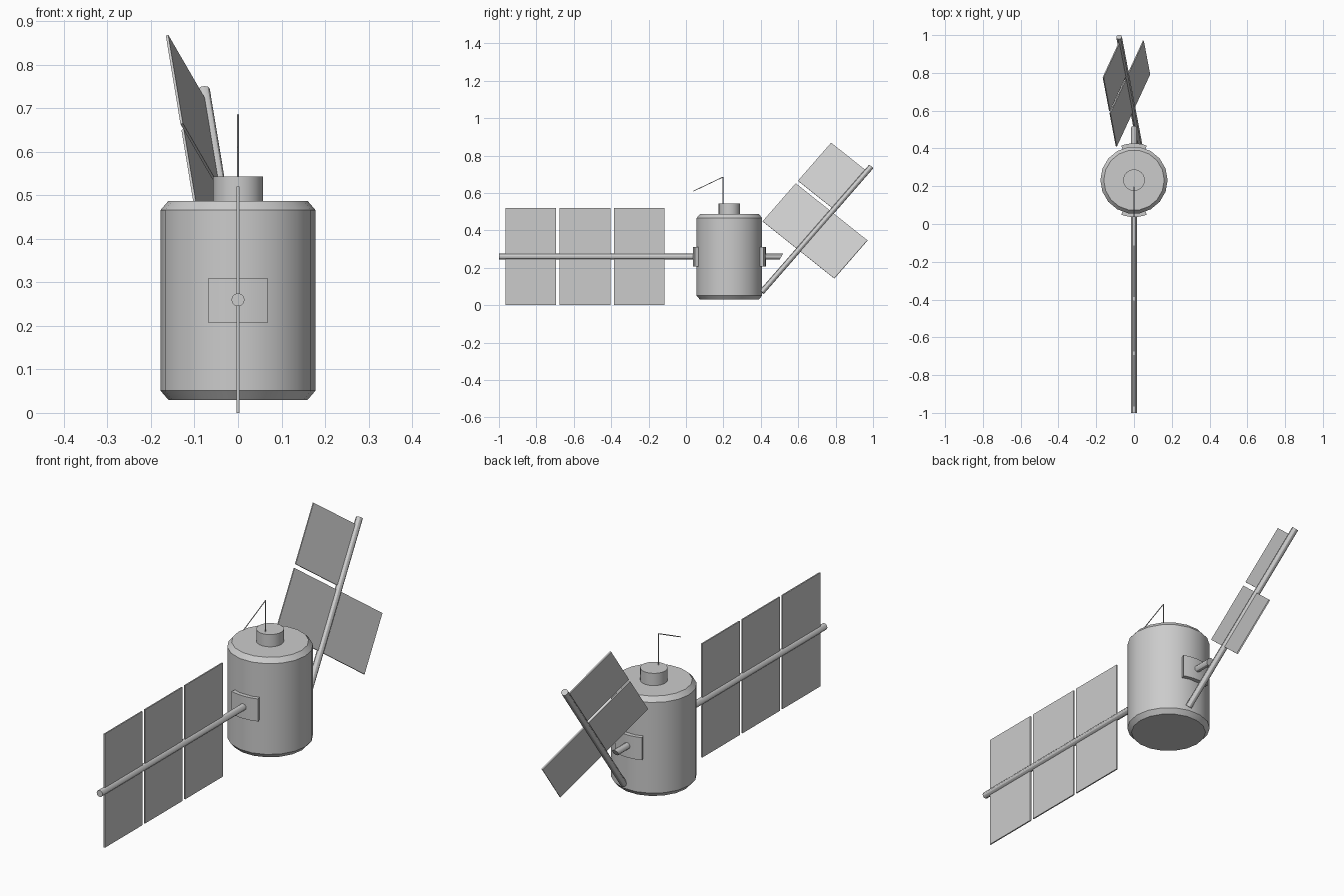
import bpy, bmesh, math
from mathutils import Vector, Matrix

if "Cube" in bpy.data.objects:
    bpy.data.objects.remove(bpy.data.objects["Cube"])

CY = 0.232      # body centre along y
BOOM_Z = 0.26
ROD = 0.015


def make(name, bm, smooth=True):
    bmesh.ops.recalc_face_normals(bm, faces=bm.faces)
    me = bpy.data.meshes.new(name)
    bm.to_mesh(me)
    bm.free()
    ob = bpy.data.objects.new(name, me)
    bpy.context.collection.objects.link(ob)
    if smooth:
        bpy.ops.object.select_all(action='DESELECT')
        ob.select_set(True)
        bpy.context.view_layer.objects.active = ob
        bpy.ops.object.shade_smooth_by_angle(angle=math.radians(30))
    return ob


def lathe(name, profile, sides):
    """Closed turned solid around the body axis from (radius, z) points."""
    bm = bmesh.new()
    rings = [[bm.verts.new((r * math.cos(2 * math.pi * i / sides),
                            CY + r * math.sin(2 * math.pi * i / sides), z))
              for i in range(sides)] for r, z in profile]
    for a, b in zip(rings, rings[1:]):
        for i in range(sides):
            j = (i + 1) % sides
            bm.faces.new((a[i], a[j], b[j], b[i]))
    bm.faces.new(rings[0])
    bm.faces.new(rings[-1])
    return make(name, bm)


def rod(name, a, b, r, sides=12, slant=0.0):
    """Cylinder from a to b; slant shears the far end along the axis by height."""
    a, b = Vector(a), Vector(b)
    d = b - a
    bm = bmesh.new()
    bmesh.ops.create_cone(bm, cap_ends=True, segments=sides, radius1=r, radius2=r,
                          depth=d.length,
                          matrix=Matrix.Translation((a + b) / 2) @ d.to_track_quat('Z', 'Y').to_matrix().to_4x4())
    for v in bm.verts:
        if (v.co - a).dot(d) > d.length_squared / 2:
            v.co += d.normalized() * slant * (v.co.z - b.z)
    return make(name, bm)


def panel(name, frame, along, across, mid=0.0, length=0.272, thick=0.006):
    """Thin solar panel: local x along the boom, y across it, z its thickness."""
    bm = bmesh.new()
    m = frame @ Matrix.Translation((along, mid, 0)) @ Matrix.Diagonal((length, across, thick, 1))
    bmesh.ops.create_cube(bm, size=1, matrix=m)
    return make(name, bm, False)


def frame_from(origin, u, v):
    u = u.normalized()
    v = (v - u * v.dot(u)).normalized()
    m = Matrix((u, v, u.cross(v))).transposed().to_4x4()
    m.translation = origin
    return m


def mount(name, side):
    """Curved plate hugging the body."""
    bm = bmesh.new()
    n, half = 6, math.radians(20.3)
    cols = []
    for i in range(n + 1):
        t = -half + 2 * half * i / n
        cols.append([bm.verts.new((r * math.sin(t), CY + side * r * math.cos(t), z))
                     for r, z in ((0.165, 0.207), (0.195, 0.207), (0.195, 0.31), (0.165, 0.31))])
    for a, b in zip(cols, cols[1:]):
        for i in range(4):
            j = (i + 1) % 4
            bm.faces.new((a[i], a[j], b[j], b[i]))
    bm.faces.new(cols[0])
    bm.faces.new(cols[-1])
    return make(name, bm)


# Body with chamfered rims, and top hub
lathe("body", [(0.16, 0.03), (0.178, 0.051), (0.178, 0.466), (0.16, 0.487)], 18)
lathe("top_hub", [(0.057, 0.48), (0.057, 0.543)], 24)

# Bent wire antenna
rod("antenna_mast", (0, 0.198, 0.54), (0, 0.198, 0.686), 0.002, 6)
rod("antenna_bent_tip", (0, 0.198, 0.685), (0, 0.04, 0.61), 0.002, 6)

# Curved mounts front and back
mount("front_mount", -1)
mount("rear_mount", 1)

# Intact wing
rod("front_boom", (0, 0.06, BOOM_Z), (0, -1.0, BOOM_Z), ROD)
front = frame_from(Vector((0, 0, BOOM_Z)), Vector((0, -1, 0)), Vector((0, 0, 1)))
for i, d in enumerate((0.25, 0.54, 0.83)):
    panel(f"front_panel_{i + 1}", front, d, 0.52)

# Snapped stub on the rear mount
rod("broken_stub", (0, 0.40, BOOM_Z), (0, 0.51, BOOM_Z), ROD, slant=0.6)

# Broken wing, detached and leaning on the body; outer panel is half missing
tip, foot = Vector((-0.079, 0.99, 0.741)), Vector((0.032, 0.405, 0.07))
rod("broken_boom", foot, tip, ROD)
rear = frame_from(tip, foot - tip, Vector((0.34, 0.733, -0.589)))
panel("broken_half_panel", rear, 0.17, 0.26, -0.13)
panel("broken_full_panel", rear, 0.46, 0.52)
